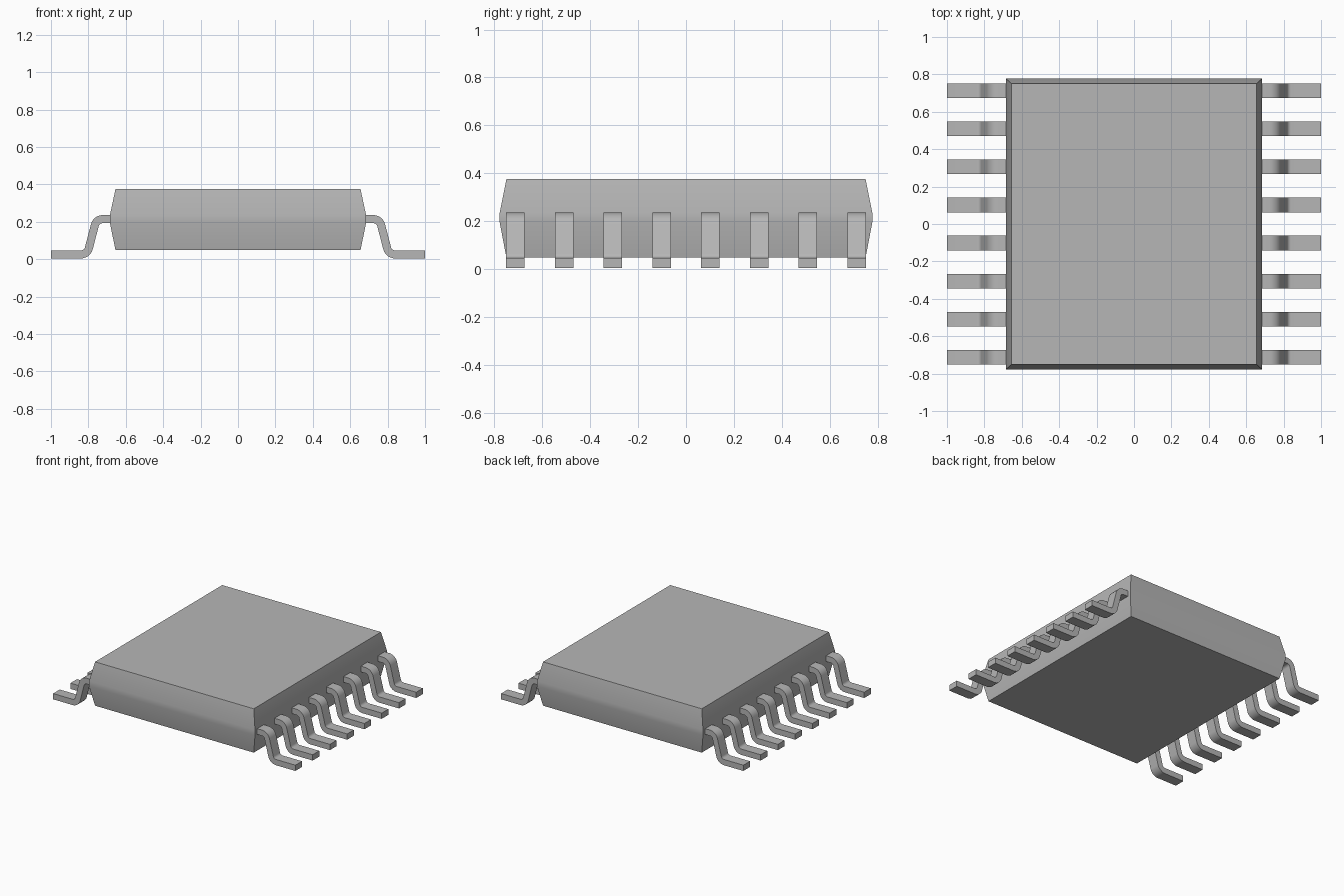
import bpy, bmesh, math
from mathutils import Vector

cube = bpy.data.objects.get("Cube")
if cube:
    bpy.data.objects.remove(cube, do_unlink=True)

GREY = (0.47, 0.47, 0.47, 1.0)
mat = bpy.data.materials.new("mid grey")
mat.use_nodes = True
mat.diffuse_color = GREY
mat.node_tree.nodes["Principled BSDF"].inputs["Base Color"].default_value = GREY


def make_object(name, bm):
    bmesh.ops.recalc_face_normals(bm, faces=bm.faces)
    mesh = bpy.data.meshes.new(name)
    bm.to_mesh(mesh)
    bm.free()
    mesh.materials.append(mat)
    obj = bpy.data.objects.new(name, mesh)
    bpy.context.collection.objects.link(obj)
    bpy.ops.object.select_all(action='DESELECT')
    obj.select_set(True)
    bpy.context.view_layer.objects.active = obj
    bpy.ops.object.shade_smooth_by_angle(angle=math.radians(30))
    return obj


def loft(bm, sections):
    """Skin a row of four-cornered sections and cap both ends."""
    for s, t in zip(sections, sections[1:]):
        for i in range(4):
            j = (i + 1) % 4
            bm.faces.new((s[i], s[j], t[j], t[i]))
    bm.faces.new(sections[0])
    bm.faces.new(sections[-1])


# Package body: stacked rectangles, tapering away from a narrow waist band
def body_mesh():
    bm = bmesh.new()
    loft(bm, [[bm.verts.new((sx * hx, sy * hy, z))
               for sx, sy in ((-1, -1), (1, -1), (1, 1), (-1, 1))]
              for hx, hy, z in ((0.655, 0.75, 0.048), (0.685, 0.778, 0.195),
                                (0.685, 0.778, 0.235), (0.655, 0.75, 0.375))])
    return bm


make_object("package_body", body_mesh())


# Gull-wing lead: a centre line with two rounded bends, thickened and extruded
def fillet(prev, corner, nxt, radius, steps=6):
    a, b = (prev - corner).normalized(), (nxt - corner).normalized()
    half = a.angle(b) / 2
    centre = corner + (a + b).normalized() * radius / math.sin(half)
    start = corner + a * radius / math.tan(half) - centre
    end = corner + b * radius / math.tan(half) - centre
    return [centre + start.lerp(end, i / steps).normalized() * radius
            for i in range(steps + 1)]


def lead_mesh(thick=0.043, width=0.078):
    root, knee, ankle, toe = (Vector(p) for p in (
        (0.66, 0.214), (0.757, 0.214), (0.806, 0.0255), (1.0, 0.0255)))
    path = [root] + fillet(root, knee, ankle, 0.043) \
        + fillet(knee, ankle, toe, 0.043) + [toe]
    bm = bmesh.new()
    sections = []
    for i, p in enumerate(path):
        along = (path[min(i + 1, len(path) - 1)] - path[max(i - 1, 0)]).normalized()
        if i in (0, 1, len(path) - 2, len(path) - 1):
            along = Vector((1, 0))
        normal = Vector((-along.y, along.x)) * thick / 2
        sections.append([bm.verts.new((q.x, y, q.y)) for q, y in (
            (p + normal, -width / 2), (p + normal, width / 2),
            (p - normal, width / 2), (p - normal, -width / 2))])
    loft(bm, sections)
    return bm


# Row of eight leads on each side
for side, turn in (("left", 0), ("right", math.pi)):
    for n in range(8):
        lead = make_object(f"{side}_lead_{n + 1}", lead_mesh())
        lead.location.y = 0.1018 * (2 * n - 7)
        lead.rotation_euler.z = turn
